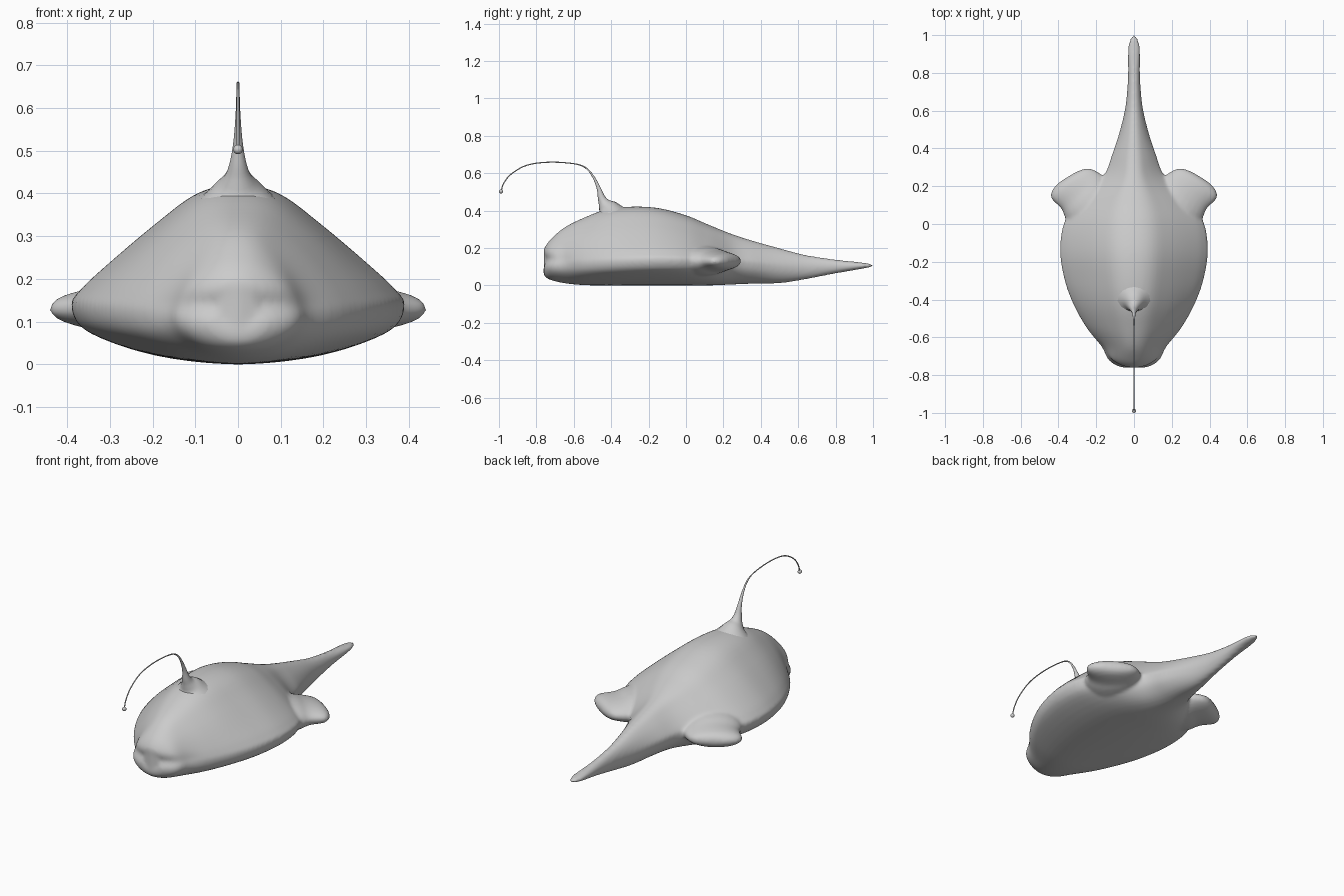
import bpy, bmesh, math
from mathutils import Vector

if "Cube" in bpy.data.objects:
    bpy.data.objects.remove(bpy.data.objects["Cube"])


def spline(rows, steps, closed=False):
    """Catmull-Rom interpolation through rows of numbers."""
    n, out = len(rows), []
    get = (lambda i: rows[i % n]) if closed else (lambda i: rows[max(0, min(n - 1, i))])
    for i in range(n if closed else n - 1):
        for s in range(steps):
            t = s / steps
            out.append([0.5 * (2 * b + (c - a) * t + (2 * a - 5 * b + 4 * c - d) * t * t
                               + (3 * b - a - 3 * c + d) * t ** 3)
                        for a, b, c, d in zip(get(i - 1), get(i), get(i + 1), get(i + 2))])
    if not closed:
        out.append(list(rows[-1]))
    return out


def loft(bm, rings):
    """Skin a list of equal point rings and cap both ends."""
    vs = [[bm.verts.new(p) for p in r] for r in rings]
    n = len(vs[0])
    for a, b in zip(vs, vs[1:]):
        for j in range(n):
            bm.faces.new((a[j], a[(j + 1) % n], b[(j + 1) % n], b[j]))
    bm.faces.new(vs[0][::-1])
    bm.faces.new(vs[-1])


def finish(bm, name):
    bmesh.ops.recalc_face_normals(bm, faces=bm.faces)
    me = bpy.data.meshes.new(name)
    bm.to_mesh(me)
    bm.free()
    for p in me.polygons:
        p.use_smooth = True
    ob = bpy.data.objects.new(name, me)
    bpy.context.collection.objects.link(ob)
    return ob


# Body cross-section, normalised: ridge, straight flank, rim, shallow belly
half = [(0, 1), (.25, .93), (.5, .69), (.78, .37), (.95, .15), (1, 0), (.9, -.42), (.5, -.84), (0, -1)]
section = spline(half + [(-x, z) for x, z in half[-2:0:-1]], 4, True)

# Stations: y, half width, top z, bottom z, rim z, roundness
stations = [
    (-.762, .05, .185, .065, .11, .8), (-.752, .09, .21, .045, .11, .8),
    (-.72, .137, .25, .028, .11, .7), (-.65, .172, .31, .012, .11, .5),
    (-.55, .25, .36, .002, .115, .3), (-.43, .318, .405, 0, .12, .12),
    (-.3, .366, .421, 0, .125, 0), (-.15, .39, .414, 0, .13, 0),
    (.0, .372, .375, 0, .13, 0), (.12, .3, .325, 0, .13, 0),
    (.25, .165, .273, .005, .13, .1), (.37, .115, .235, .01, .12, .3),
    (.5, .073, .199, .012, .105, .6), (.63, .044, .165, .031, .1, .9),
    (.78, .032, .141, .06, .1, 1), (.92, .033, .125, .085, .105, 1),
    (.975, .023, .118, .095, .107, 1), (1.002, .006, .111, .103, .107, 1)]
bm = bmesh.new()
rings = []
for y, w, zt, zb, zm, rnd in spline(stations, 5):
    ring = []
    for x, z in section:
        a = math.atan2(z, x)
        x, z = x + (math.cos(a) - x) * rnd, z + (math.sin(a) - z) * rnd
        zz = zm + z * ((zt - zm) if z > 0 else (zm - zb))
        # shallow mouth groove across the snout
        groove = .016 * math.exp(-((zz - .14) / .025) ** 2) * max(0, min(1, (-.6 - y) / .12))
        ring.append((x * w, y + groove, zz))
    rings.append(ring)
loft(bm, rings)

# Side fins: leading x,y / trailing x,y / half thickness
fin = [(.28, -.08, .05, .14, .10), (.358, .02, .15, .23, .075), (.385, .08, .175, .265, .058),
       (.44, .135, .225, .293, .044), (.432, .182, .262, .293, .03), (.395, .222, .315, .272, .01)]
for side in (-1, 1):
    rings = []
    for ax, ay, bx, by, t in spline(fin, 4):
        ring = []
        for k in range(24):
            a = math.tau * k / 24
            u = .5 + .5 * math.cos(a)
            ring.append((side * (bx + (ax - bx) * u), by + (ay - by) * u, .13 + t * math.sin(a)))
        rings.append(ring)
    loft(bm, rings)
body = finish(bm, "fish_body")
rm = body.modifiers.new("fuse", 'REMESH')
rm.mode, rm.voxel_size, rm.use_smooth_shade = 'VOXEL', .009, True
sm = body.modifiers.new("soften", 'SMOOTH')
sm.factor, sm.iterations = .5, 8

# Lure stalk: y, z, radius
path = spline([(-.4, .36, .12), (-.415, .405, .066), (-.436, .437, .034), (-.452, .47, .02),
               (-.467, .52, .011), (-.495, .58, .006), (-.535, .628, .004), (-.6, .651, .003),
               (-.73, .659, .003), (-.85, .643, .003), (-.935, .595, .003), (-.975, .545, .003),
               (-.988, .505, .003)], 5)
bm = bmesh.new()
rings = []
for i, (y, z, r) in enumerate(path):
    p, q = path[max(0, i - 1)], path[min(len(path) - 1, i + 1)]
    d = Vector((0, q[0] - p[0], q[1] - p[1])).normalized()
    nrm = Vector((0, -d.z, d.y))
    rings.append([Vector((0, y, z)) + Vector((r * math.cos(a), 0, 0)) + nrm * r * math.sin(a)
                  for a in (math.tau * k / 16 for k in range(16))])
loft(bm, rings)
finish(bm, "lure_stalk")

# Lure bulb
bpy.ops.mesh.primitive_uv_sphere_add(segments=16, ring_count=10, radius=.011, location=(0, -.989, .503))
bpy.context.object.name = "lure_bulb"
bpy.ops.object.shade_smooth()
